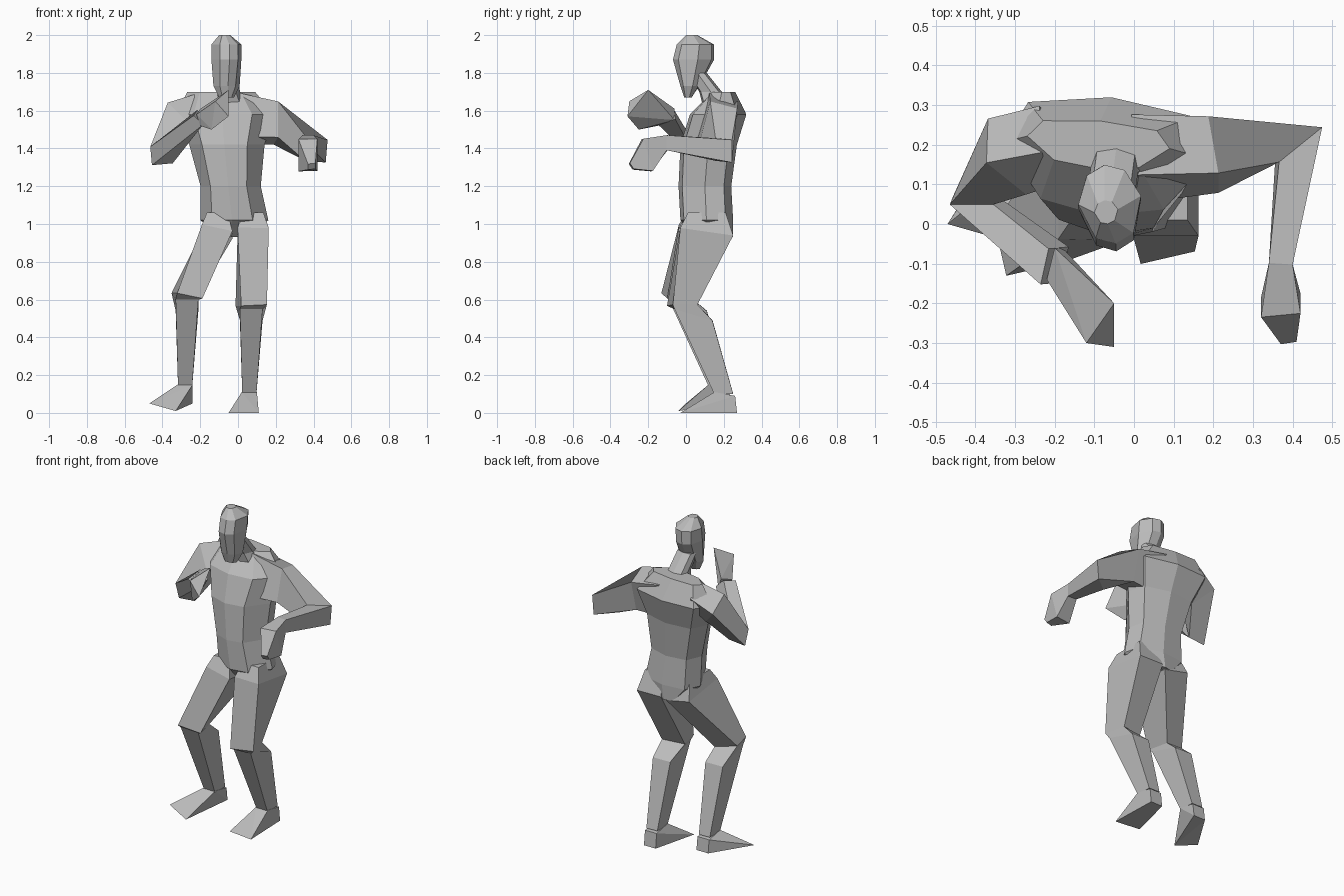
import bpy, bmesh, math
from mathutils import Vector

default = bpy.data.objects.get("Cube")
if default:
    bpy.data.objects.remove(default, do_unlink=True)

# Single matte grey
grey = bpy.data.materials.new("plain_grey")
grey.use_nodes = True
colour = (0.5, 0.5, 0.5, 1)
grey.diffuse_color = colour
grey.node_tree.nodes["Principled BSDF"].inputs["Base Color"].default_value = colour


def finish(name, bm):
    """Turn a bmesh into a flat shaded grey object."""
    bmesh.ops.recalc_face_normals(bm, faces=bm.faces)
    mesh = bpy.data.meshes.new(name)
    bm.to_mesh(mesh)
    bm.free()
    mesh.materials.append(grey)
    obj = bpy.data.objects.new(name, mesh)
    bpy.context.collection.objects.link(obj)
    return obj


def loft(name, rings):
    """Skin a list of equal-sized point rings and cap both ends."""
    bm = bmesh.new()
    loops = [[bm.verts.new(point) for point in ring] for ring in rings]
    count = len(loops[0])
    for low, high in zip(loops, loops[1:]):
        for i in range(count):
            j = (i + 1) % count
            bm.faces.new((low[i], low[j], high[j], high[i]))
    bm.faces.new(loops[0])
    bm.faces.new(loops[-1])
    return finish(name, bm)


def body(name, sections, yaw=0, front=0.7, back=0.8):
    """Eight-sided upright form: sections are (x, y, z, half width, half depth).

    front and back set how wide the front and back faces are."""
    turn = math.radians(yaw)
    outline = [(1, 0.1), (back, 0.8), (0, 1), (-back, 0.8),
               (-1, 0.1), (-front, -0.8), (0, -1), (front, -0.8)]
    rings = []
    for x, y, z, wide, deep in sections:
        ring = []
        for across, along in outline:
            a, b = across * wide, along * deep
            ring.append((x + a * math.cos(turn) - b * math.sin(turn),
                         y + a * math.sin(turn) + b * math.cos(turn), z))
        rings.append(ring)
    return loft(name, rings)


def limb(name, sections):
    """Four-sided limb: sections are (one edge, opposite edge, width), mitred at bends."""
    edges = [(Vector(a), Vector(b), width) for a, b, width in sections]
    centres = [(a + b) / 2 for a, b, width in edges]
    last = len(edges) - 1
    rings = []
    for i, (a, b, width) in enumerate(edges):
        axis = Vector()
        if i > 0:
            axis += (centres[i] - centres[i - 1]).normalized()
        if i < last:
            axis += (centres[i + 1] - centres[i]).normalized()
        side = axis.cross(b - a).normalized() * width / 2
        rings.append([a - side, a + side, b + side, b - side])
    return loft(name, rings)


def hull(name, points):
    """Faceted solid wrapped around a few corner points."""
    bm = bmesh.new()
    for point in points:
        bm.verts.new(point)
    bmesh.ops.convex_hull(bm, input=bm.verts)
    return finish(name, bm)


def leg(side, hip, knee, ankle, toes):
    """Bent leg and wedge foot hung on its three joints."""
    hip, knee, ankle = Vector(hip), Vector(knee), Vector(ankle)

    def section(centre, depth, width, drop=0, twist=0):
        reach = Vector((-twist, depth, -drop))
        return centre - reach, centre + reach, width

    limb(side + "_leg", [
        section(hip + Vector((0, 0, 0.1)), 0.1, 0.11),
        section(hip, 0.14, 0.165, drop=0.02),
        section(knee, 0.065, 0.14, twist=0.015),
        section(knee + Vector((0, 0.06, -0.05)), 0.1, 0.12, drop=0.03),
        section(ankle, 0.05, 0.075),
    ])
    corners = list(toes)
    for across in (-0.04, 0.04):
        corners.append(ankle + Vector((across, -0.05, 0.01)))
        corners.append(ankle + Vector((across, 0.06, -0.01)))
        # Heel sits level with the inner toe
        corners.append((ankle.x + across, ankle.y + 0.07, toes[0][2]))
    hull(side + "_foot", corners)


# Trunk, from the crotch up to the neck root, narrower in front than behind
body("torso", [
    (-0.03, 0.15, 0.93, 0.07, 0.1),
    (-0.02, 0.11, 1.02, 0.18, 0.14),
    (-0.04, 0.1, 1.2, 0.16, 0.14),
    (-0.06, 0.12, 1.42, 0.2, 0.15),
    (-0.07, 0.17, 1.58, 0.26, 0.15),
    (-0.09, 0.2, 1.7, 0.18, 0.06),
], yaw=-5, front=0.6)

body("neck", [
    (-0.04, 0.17, 1.62, 0.09, 0.08),
    (-0.05, 0.13, 1.7, 0.06, 0.06),
    (-0.06, 0.06, 1.8, 0.06, 0.05),
], yaw=-5)

body("head", [
    (-0.06, 0.01, 1.67, 0.04, 0.02),
    (-0.06, 0.02, 1.73, 0.07, 0.05),
    (-0.06, 0.04, 1.87, 0.08, 0.11),
    (-0.06, 0.05, 1.95, 0.08, 0.1),
    (-0.07, 0.03, 2, 0.03, 0.03),
], yaw=8, front=0.6, back=0.6)

# Left arm reaching out sideways, forearm forward
limb("left_arm", [
    ((0, 0.2, 1.67), (0.02, 0.13, 1.44), 0.16),
    ((0.2, 0.2, 1.63), (0.2, 0.15, 1.44), 0.15),
    ((0.42, 0.2, 1.45), (0.41, 0.2, 1.33), 0.14),
    ((0.37, -0.1, 1.47), (0.37, -0.1, 1.39), 0.06),
    ((0.37, -0.23, 1.45), (0.37, -0.18, 1.28), 0.1),
    ((0.39, -0.3, 1.32), (0.39, -0.28, 1.29), 0.04),
])

# Right arm dropped at the elbow, hand raised under the chin
limb("right_arm", [
    ((-0.23, 0.24, 1.66), (-0.16, 0.17, 1.5), 0.13),
    ((-0.37, 0.21, 1.6), (-0.27, 0.13, 1.5), 0.14),
    ((-0.46, 0.06, 1.36), (-0.35, 0.06, 1.37), 0.1),
    ((-0.21, -0.15, 1.55), (-0.19, -0.06, 1.58), 0.07),
])
hull("right_hand", [
    (-0.22, -0.14, 1.58), (-0.2, -0.15, 1.52),
    (-0.2, -0.06, 1.61), (-0.18, -0.06, 1.55),
    (-0.05, -0.2, 1.71), (-0.12, -0.3, 1.65),
    (-0.05, -0.31, 1.57), (-0.14, -0.25, 1.5),
])

# Legs with bent knees and shins sloping back
leg("right", hip=(-0.11, 0.1, 0.96), knee=(-0.27, -0.05, 0.62),
    ankle=(-0.28, 0.17, 0.14), toes=[(-0.47, 0, 0.05), (-0.33, -0.04, 0.01)])
leg("left", hip=(0.08, 0.11, 0.96), knee=(0.07, -0.02, 0.57),
    ankle=(0.06, 0.2, 0.1), toes=[(-0.05, -0.01, 0), (0.11, -0.03, 0)])
